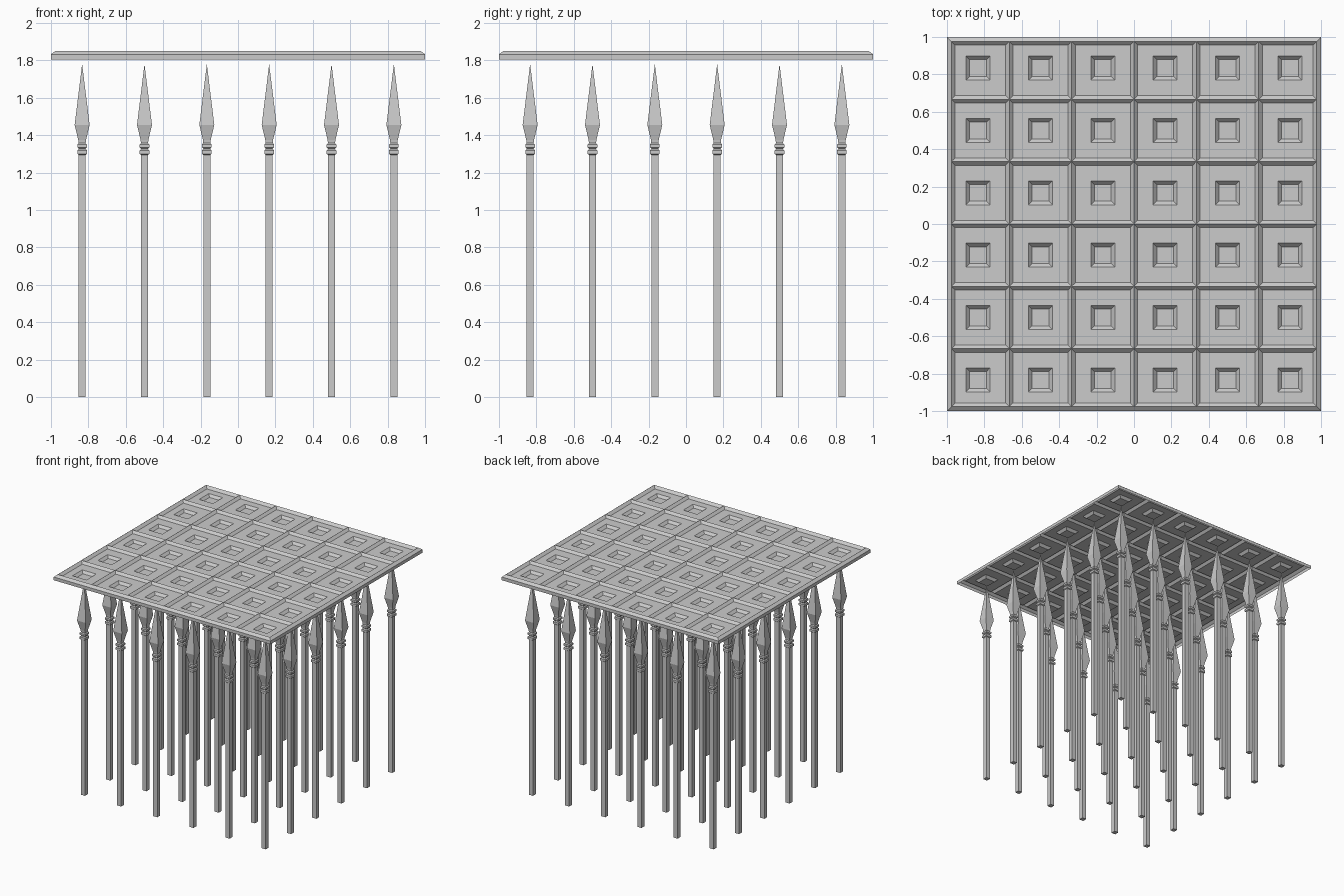
import bpy, bmesh

if "Cube" in bpy.data.objects:
    bpy.data.objects.remove(bpy.data.objects["Cube"])

N = 6                    # tiles per side
PITCH = 2 / N

stone = bpy.data.materials.new("light_grey")
stone.diffuse_color = (0.6, 0.6, 0.6, 1)
stone.use_nodes = True
stone.node_tree.nodes["Principled BSDF"].inputs["Base Color"].default_value = stone.diffuse_color


def square(bm, cx, cy, half, z, limit=9.0):
    """Four corner vertices of a square, kept within +-limit."""
    def clamp(v):
        return max(-limit, min(limit, v))
    return [bm.verts.new((clamp(cx + sx * half), clamp(cy + sy * half), z))
            for sx, sy in ((-1, -1), (1, -1), (1, 1), (-1, 1))]


def bridge(bm, lower, upper):
    """Band of quads between two squares."""
    for i in range(4):
        j = (i + 1) % 4
        bm.faces.new((lower[i], lower[j], upper[j], upper[i]))


def finish(bm, name):
    mesh = bpy.data.meshes.new(name)
    bm.to_mesh(mesh)
    bm.free()
    mesh.materials.append(stone)
    return mesh


def add(name, mesh, loc=(0, 0, 0)):
    ob = bpy.data.objects.new(name, mesh)
    ob.location = loc
    bpy.context.collection.objects.link(ob)


centres = [(i + 0.5) * PITCH - 1 for i in range(N)]

# Trap plate: ridged tiles, each with a sunken square in the middle
bm = bmesh.new()
for cx in centres:
    for cy in centres:
        rings = [square(bm, cx, cy, PITCH / 2, 1.85, 0.977),
                 square(bm, cx, cy, PITCH / 2 - 0.02, 1.83, 0.956),
                 square(bm, cx, cy, 0.064, 1.83),
                 square(bm, cx, cy, 0.045, 1.81)]
        for a, b in zip(rings, rings[1:]):
            bridge(bm, a, b)
        bm.faces.new(rings[-1])

# Bevelled rim and skirt around the plate
rim = [square(bm, 0, 0, h, z) for h, z in ((1, 1.805), (1, 1.832), (0.977, 1.85))]
for a, b in zip(rim, rim[1:]):
    bridge(bm, a, b)
add("trap_plate", finish(bm, "trap_plate"))

# Spear: square section, half width and height from foot to tip
PROFILE = [(0.019, 0), (0.019, 1.295), (0.026, 1.30), (0.026, 1.318),
           (0.019, 1.325), (0.019, 1.329), (0.026, 1.335), (0.026, 1.35),
           (0.019, 1.357), (0.021, 1.375), (0.04, 1.455)]
bm = bmesh.new()
rings = [square(bm, 0, 0, h, z) for h, z in PROFILE]
bm.faces.new(rings[0][::-1])
for a, b in zip(rings, rings[1:]):
    bridge(bm, a, b)
tip = bm.verts.new((0, 0, 1.78))
for i in range(4):
    bm.faces.new((rings[-1][i], rings[-1][(i + 1) % 4], tip))
spear = finish(bm, "spear")

# One spear beneath every tile
for cx in centres:
    for cy in centres:
        add("spear", spear, (cx, cy, 0))
